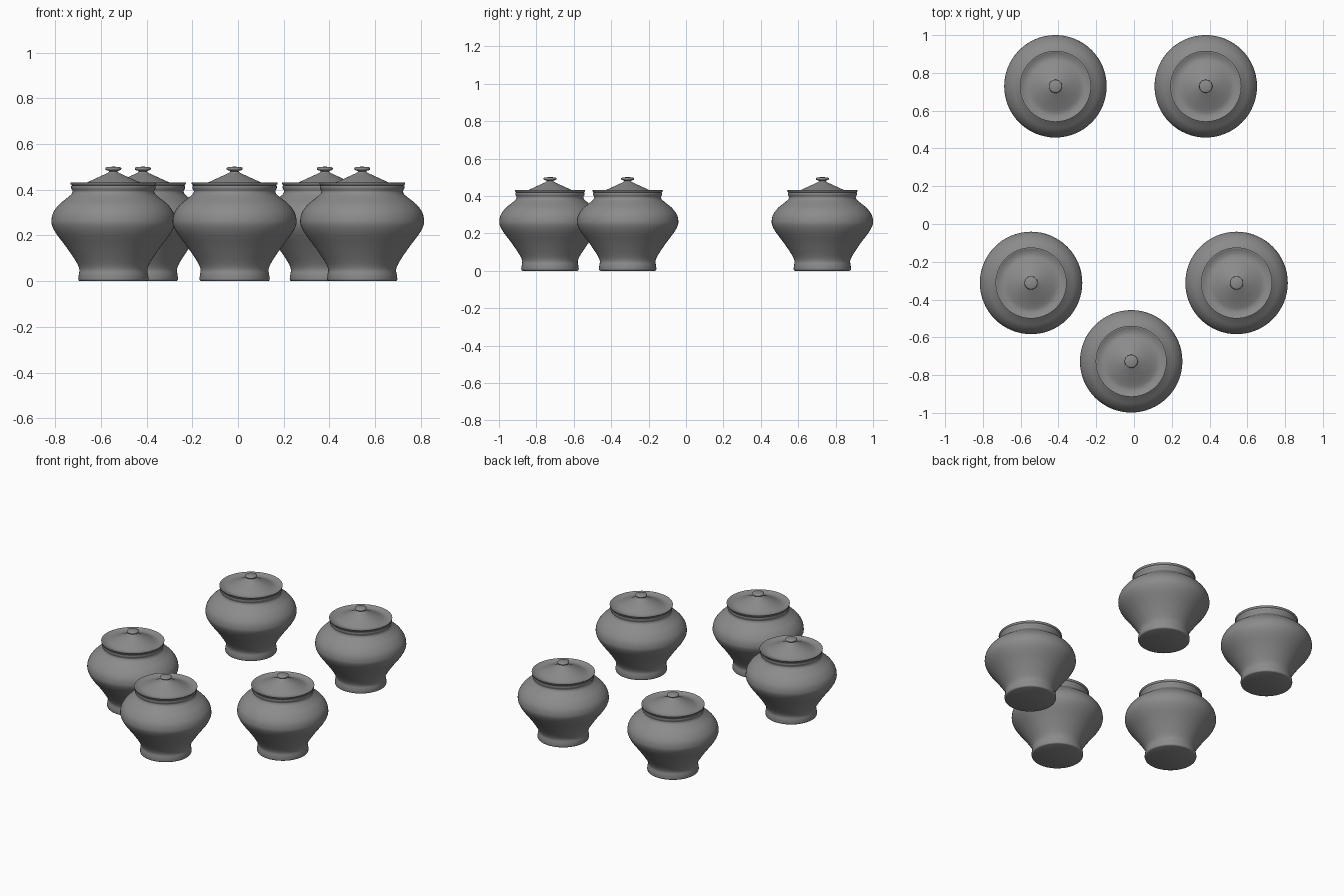
import bpy, bmesh, math
from mathutils import Vector

if "Cube" in bpy.data.objects:
    bpy.data.objects.remove(bpy.data.objects["Cube"])


def smooth_profile(pts, steps=5):
    """Catmull-Rom curve through (radius, height) points."""
    p = [Vector(q) for q in pts]
    p = [2 * p[0] - p[1]] + p + [2 * p[-1] - p[-2]]
    out = []
    for a, b, c, d in zip(p, p[1:], p[2:], p[3:]):
        for i in range(steps):
            t = i / steps
            out.append(0.5 * (2 * b + (c - a) * t + (2 * a - 5 * b + 4 * c - d) * t * t
                              + (3 * b - a - 3 * c + d) * t ** 3))
    return [tuple(v) for v in out] + [tuple(p[-2])]


def lathe_mesh(name, profile, material, segments=64):
    bm = bmesh.new()
    verts = [bm.verts.new((r, 0, z)) for r, z in profile]
    edges = [bm.edges.new(e) for e in zip(verts, verts[1:])]
    bmesh.ops.spin(bm, geom=verts + edges, cent=(0, 0, 0), axis=(0, 0, 1),
                   angle=math.tau, steps=segments)
    bmesh.ops.remove_doubles(bm, verts=bm.verts, dist=0.0001)
    bmesh.ops.recalc_face_normals(bm, faces=bm.faces)
    me = bpy.data.meshes.new(name)
    bm.to_mesh(me)
    bm.free()
    me.materials.append(material)
    me.polygons.foreach_set("use_smooth", [True] * len(me.polygons))
    me.set_sharp_from_angle(angle=math.radians(70))
    return me


# Dark grey clay
clay = bpy.data.materials.new("dark_clay")
clay.diffuse_color = (0.26, 0.26, 0.26, 1)
clay.use_nodes = True
clay.node_tree.nodes["Principled BSDF"].inputs["Base Color"].default_value = clay.diffuse_color

# Pot: flat foot, bulging belly, narrow neck, rolled lip, open inside
foot = [(0, 0.0), (0.146, 0.0), (0.152, 0.003), (0.154, 0.010)]
belly = smooth_profile([(0.151, 0.03), (0.149, 0.053), (0.163, 0.085), (0.203, 0.145),
                        (0.248, 0.205), (0.267, 0.24), (0.271, 0.266), (0.263, 0.30),
                        (0.238, 0.335), (0.205, 0.362), (0.184, 0.380), (0.178, 0.392)])
lip = [(0.180, 0.398), (0.184, 0.404), (0.185, 0.412), (0.184, 0.418), (0.170, 0.418)]
inside = smooth_profile([(0.162, 0.395), (0.19, 0.355), (0.25, 0.29), (0.25, 0.24),
                         (0.18, 0.145), (0.135, 0.06), (0.12, 0.03)], 3) + [(0, 0.025)]
pot = lathe_mesh("pot", foot + belly + lip + inside, clay)

# Lid: thin rim, dished top rising to a cone, mushroom knob
rim = [(0, 0.408), (0.16, 0.408), (0.180, 0.418), (0.187, 0.424), (0.188, 0.431)]
dish = smooth_profile([(0.184, 0.431), (0.166, 0.424), (0.145, 0.422), (0.12, 0.430),
                       (0.08, 0.448), (0.045, 0.464), (0.024, 0.474), (0.018, 0.480)], 4)
knob = [(0.022, 0.483), (0.033, 0.486), (0.035, 0.491), (0.034, 0.496), (0.028, 0.499), (0, 0.501)]
lid = lathe_mesh("lid", rim + dish + knob, clay)

# Five lidded pots standing in a ring
spots = [(-0.015, -0.727), (-0.545, -0.312), (0.543, -0.312), (-0.416, 0.729), (0.38, 0.729)]
for x, y in spots:
    for name, me in (("pot", pot), ("lid", lid)):
        ob = bpy.data.objects.new(name, me)
        ob.location = (x, y, 0)
        bpy.context.collection.objects.link(ob)
